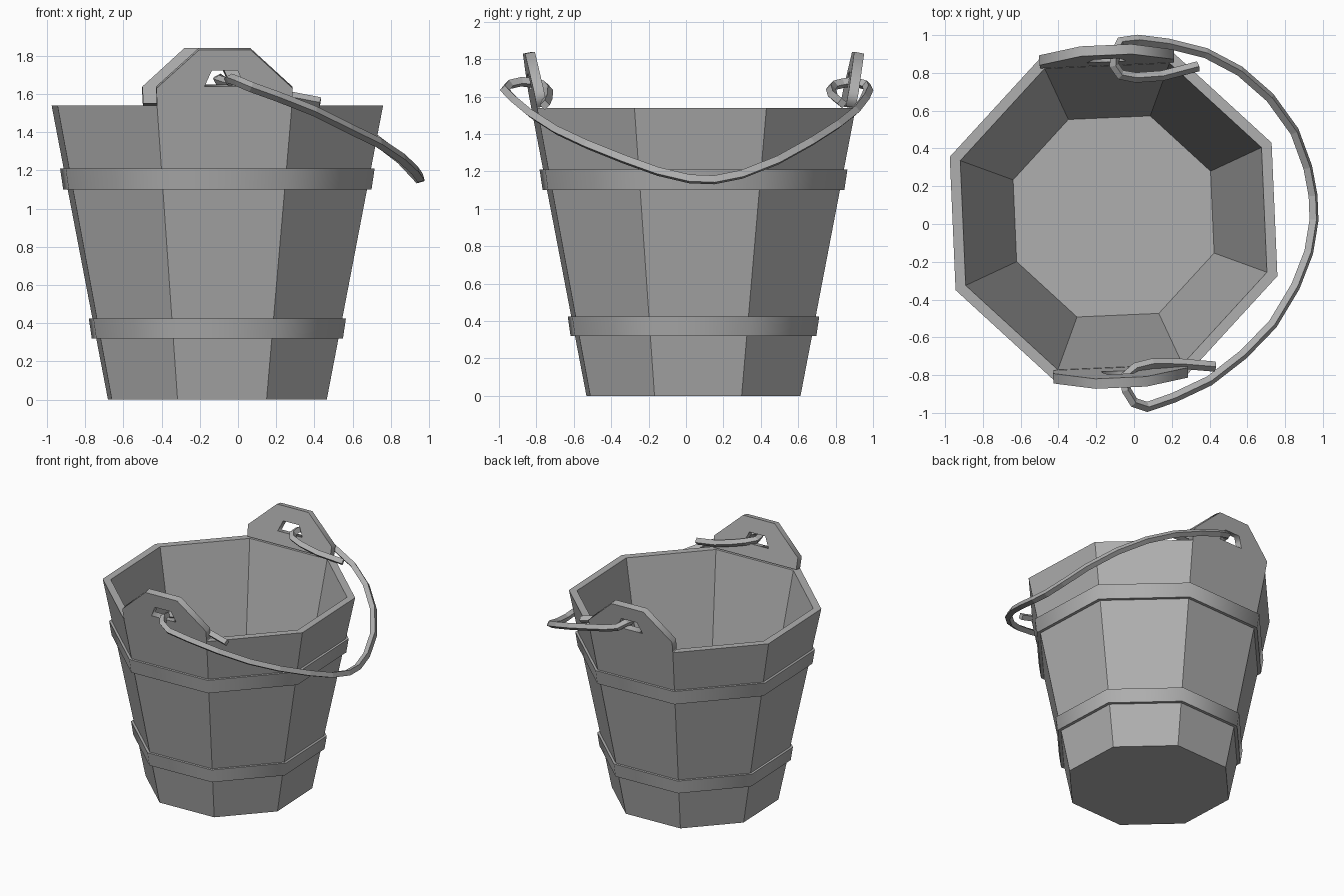
import bpy, bmesh
from math import cos, sin, atan, radians, pi
from mathutils import Matrix, Vector

if "Cube" in bpy.data.objects:
    bpy.data.objects.remove(bpy.data.objects["Cube"])

CX, CY = -0.108, 0.04          # bucket axis
TURN = radians(25)             # first corner of the octagon
R0, R1, H = 0.609, 0.923, 1.54
SLOPE = (R1 - R0) / H
WALL = 0.059                   # wall thickness measured at the corners

grey = bpy.data.materials.new("dark_grey")
grey.diffuse_color = (0.43, 0.43, 0.43, 1)
grey.use_nodes = True
grey.node_tree.nodes["Principled BSDF"].inputs["Base Color"].default_value = grey.diffuse_color


def wall(z):
    return R0 + SLOPE * z


def link(name, data):
    ob = bpy.data.objects.new(name, data)
    bpy.context.collection.objects.link(ob)
    data.materials.append(grey)
    return ob


def activate(ob):
    bpy.ops.object.select_all(action='DESELECT')
    ob.select_set(True)
    bpy.context.view_layer.objects.active = ob


def octagon_lathe(name, profile, closed):
    """Eight-sided turning of (radius, z) points; capped if not closed."""
    bm = bmesh.new()
    rings = [[bm.verts.new((CX + r * cos(TURN + k * pi / 4),
                            CY + r * sin(TURN + k * pi / 4), z))
              for k in range(8)] for r, z in profile]
    pairs = list(zip(rings, rings[1:]))
    if closed:
        pairs.append((rings[-1], rings[0]))
    else:
        bm.faces.new(rings[0])
        bm.faces.new(rings[-1])
    for a, b in pairs:
        for k in range(8):
            j = (k + 1) % 8
            bm.faces.new((a[k], a[j], b[j], b[k]))
    bmesh.ops.recalc_face_normals(bm, faces=bm.faces)
    me = bpy.data.meshes.new(name)
    bm.to_mesh(me)
    bm.free()
    return link(name, me)


# Tapered bucket body, hollow with a floor
octagon_lathe("bucket_body", [(R0, 0), (R1, H), (R1 - WALL, H),
                              (wall(0.08) - WALL, 0.08)], False)

# Two hoops around the body
for name, z0, z1 in (("lower_hoop", 0.32, 0.425), ("upper_hoop", 1.10, 1.21)):
    hoop = octagon_lathe(name, [(wall(z0) - 0.01, z0), (wall(z0) + 0.025, z0),
                                (wall(z1) + 0.02, z1), (wall(z1) - 0.01, z1)], True)
    activate(hoop)
    bpy.ops.object.shade_smooth_by_angle(angle=radians(50))


# Ears: raised plates with a hole, in line with the front and back walls
def ear(name, angle):
    tilt = atan(SLOPE * cos(pi / 8))
    thick = WALL * cos(pi / 8) * cos(tilt)
    cu = bpy.data.curves.new(name, 'CURVE')
    cu.dimensions = '2D'
    cu.fill_mode = 'BOTH'
    cu.extrude = thick / 2
    outline = [(0.353, 0.0), (0.357, 0.09), (0.135, 0.295)]
    hole = [(0.105, 0.1), (0.068, 0.184)]
    for half in (outline, hole):
        pts = half + [(-x, y) for x, y in reversed(half)]
        sp = cu.splines.new('POLY')
        sp.points.add(len(pts) - 1)
        for p, (x, y) in zip(sp.points, pts):
            p.co = (x, y, 0, 1)
        sp.use_cyclic_u = True
    ob = link(name, cu)
    out = Vector((cos(angle), sin(angle), 0))
    n = out * cos(tilt) - Vector((0, 0, sin(tilt)))
    u = out * sin(tilt) + Vector((0, 0, cos(tilt)))
    t = u.cross(n)
    m = Matrix((t, u, n)).transposed().to_4x4()
    m.translation = Vector((CX, CY, H)) + out * R1 * cos(pi / 8) - n * thick / 2
    ob.matrix_world = m
    activate(ob)
    bpy.ops.object.convert(target='MESH')


ear("front_ear", radians(272.5))
ear("back_ear", radians(92.5))

# Bail handle: hooked through both ears, hanging to the right
path = [(0.43, -0.755, 1.555), (0.25, -0.74, 1.59), (0.10, -0.738, 1.635),
        (0.01, -0.76, 1.66), (-0.05, -0.81, 1.672), (-0.04, -0.88, 1.68),
        (0.0, -0.945, 1.665), (0.07, -0.968, 1.635), (0.21, -0.92, 1.585),
        (0.40, -0.83, 1.51), (0.58, -0.69, 1.42), (0.735, -0.53, 1.345),
        (0.855, -0.33, 1.265), (0.925, -0.15, 1.20), (0.953, 0.02, 1.16),
        (0.948, 0.15, 1.155), (0.92, 0.30, 1.185), (0.85, 0.49, 1.26),
        (0.72, 0.67, 1.36), (0.56, 0.81, 1.45), (0.38, 0.905, 1.525),
        (0.18, 0.955, 1.59), (0.02, 0.975, 1.635), (-0.07, 0.965, 1.66),
        (-0.10, 0.90, 1.68), (-0.105, 0.84, 1.672), (-0.07, 0.79, 1.66),
        (0.01, 0.775, 1.64), (0.15, 0.785, 1.605), (0.34, 0.835, 1.565)]
cu = bpy.data.curves.new("bail_handle", 'CURVE')
cu.dimensions = '3D'
cu.bevel_depth = 0.027
cu.bevel_resolution = 0
cu.use_fill_caps = True
sp = cu.splines.new('POLY')
sp.points.add(len(path) - 1)
for p, co in zip(sp.points, path):
    p.co = (*co, 1)
handle = link("bail_handle", cu)
activate(handle)
bpy.ops.object.convert(target='MESH')
bpy.ops.object.shade_flat()
